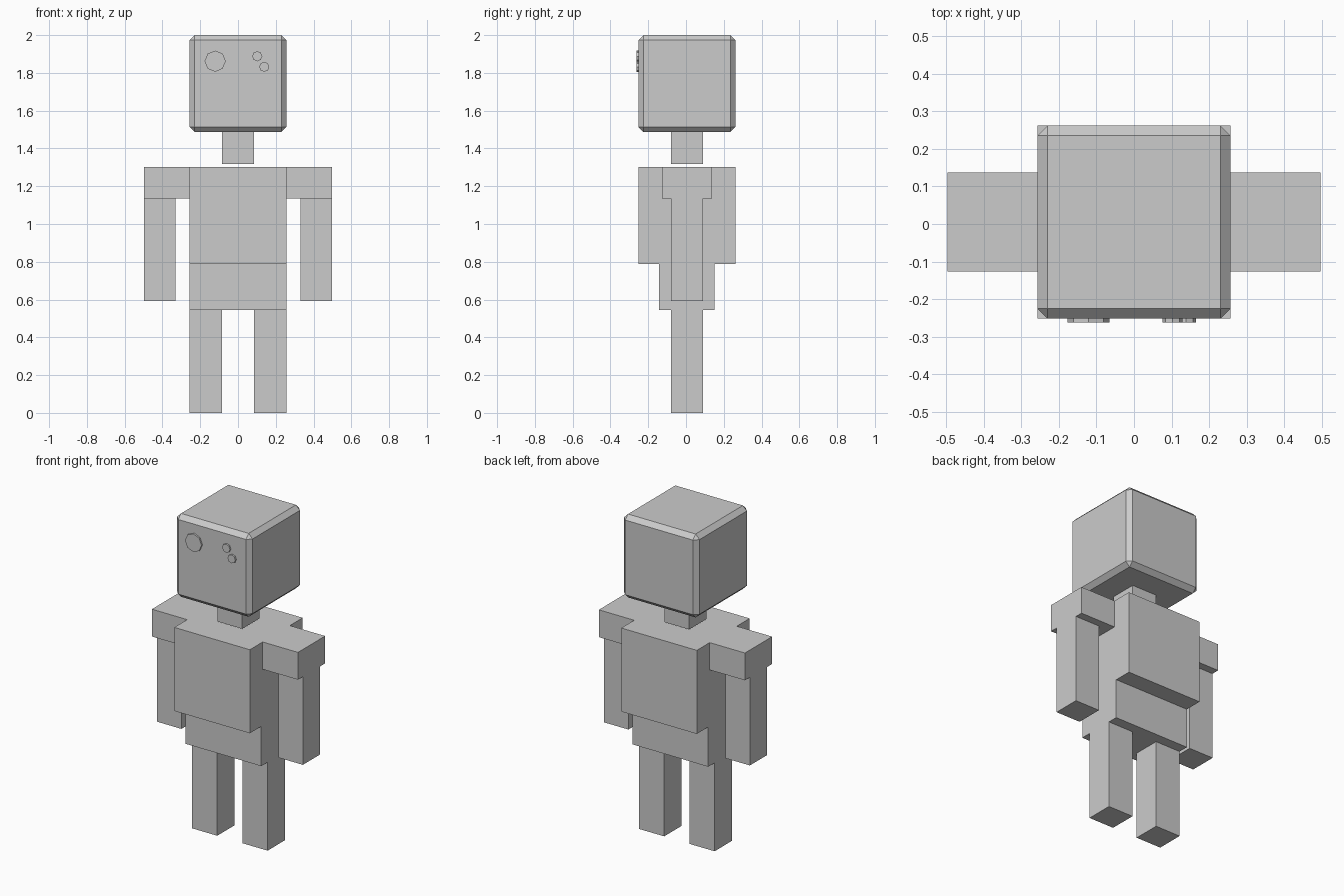
import bpy
from math import pi

if "Cube" in bpy.data.objects:
    bpy.data.objects.remove(bpy.data.objects["Cube"])

CY = 0.005  # body centre line in y; the eyes stick out in front


def box(name, x, z, half_depth):
    """Box spanning x and z ranges, centred on the body line in y."""
    bpy.ops.mesh.primitive_cube_add(
        size=1, location=((x[0] + x[1]) / 2, CY, (z[0] + z[1]) / 2))
    ob = bpy.context.object
    ob.name = name
    ob.scale = (x[1] - x[0], 2 * half_depth, z[1] - z[0])
    bpy.ops.object.transform_apply(location=False, rotation=False, scale=True)
    return ob


def eye(name, x, z, radius):
    """Thin octagonal disc standing proud of the face."""
    bpy.ops.mesh.primitive_cylinder_add(
        vertices=8, radius=radius, depth=0.01,
        location=(x, CY - 0.257 - 0.005, z), rotation=(pi / 2, 0, 0))
    bpy.context.object.name = name


# Head with chamfered edges
head = box("head", (-0.257, 0.257), (1.487, 2.0), 0.257)
bevel = head.modifiers.new("chamfer", 'BEVEL')
bevel.width = 0.027
bevel.segments = 1

# Neck, torso and hips
box("neck", (-0.084, 0.084), (1.318, 1.487), 0.084)
box("torso", (-0.257, 0.257), (0.788, 1.302), 0.257)
box("hips", (-0.257, 0.257), (0.544, 0.788), 0.147)

# Paired limbs
for side, s in (("left", 1), ("right", -1)):
    def span(a, b):
        return tuple(sorted((a * s, b * s)))
    box(side + "_shoulder", span(0.257, 0.497), (1.134, 1.302), 0.132)
    box(side + "_arm", span(0.330, 0.497), (0.592, 1.134), 0.084)
    box(side + "_leg", span(0.086, 0.257), (0.0, 0.544), 0.084)

# One large eye and two small ones
eye("large_eye", -0.121, 1.862, 0.056)
eye("small_eye_upper", 0.102, 1.888, 0.0265)
eye("small_eye_lower", 0.139, 1.832, 0.0265)
